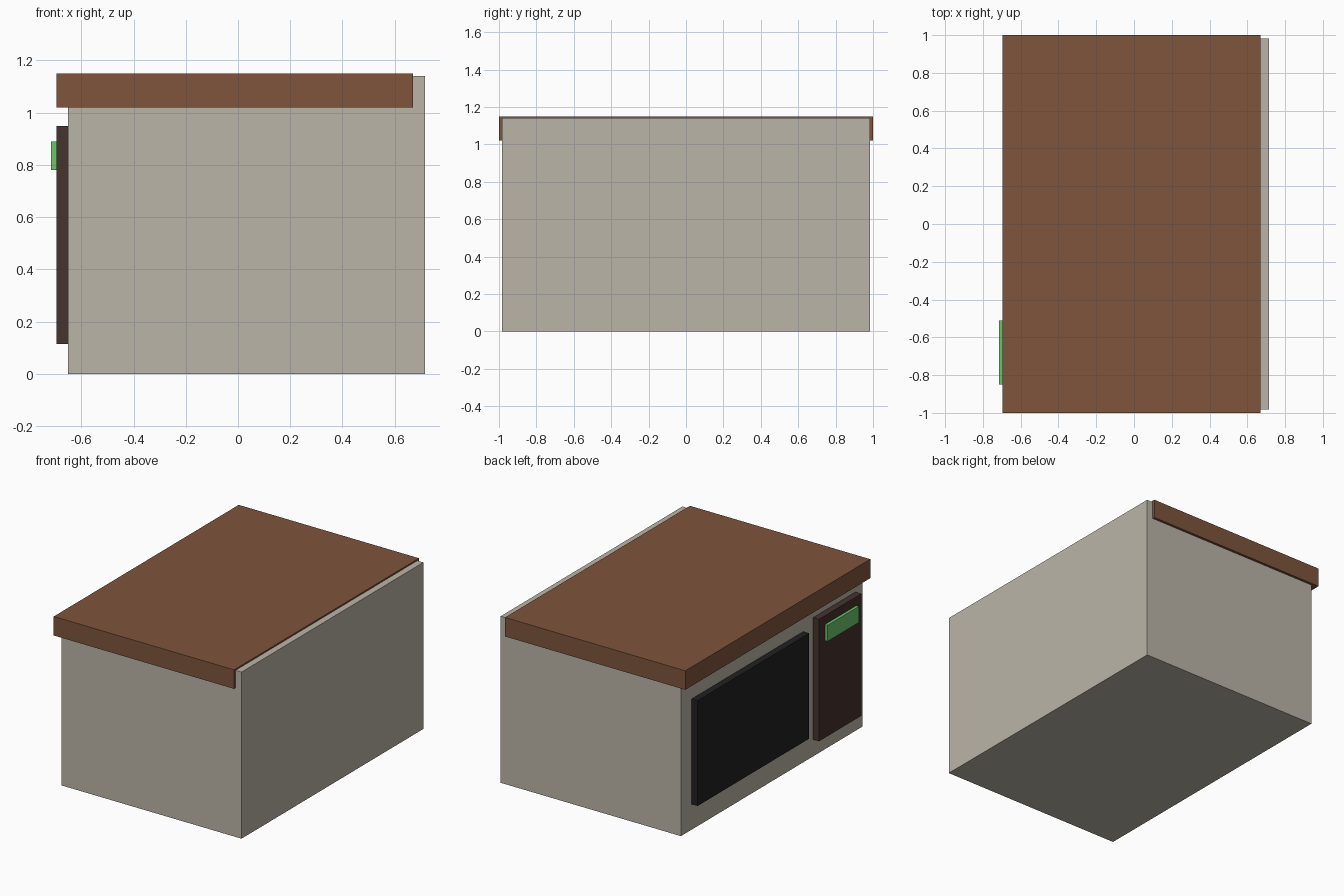
import bpy
import bmesh
from mathutils import Vector

if "Cube" in bpy.data.objects:
    bpy.data.objects.remove(bpy.data.objects["Cube"])


def material(name, rgb):
    m = bpy.data.materials.new(name)
    m.diffuse_color = (*rgb, 1.0)
    m.use_nodes = True
    m.node_tree.nodes["Principled BSDF"].inputs["Base Color"].default_value = m.diffuse_color
    return m


def box(name, x, y, z, mat):
    """Axis-aligned box from (min, max) ranges."""
    bm = bmesh.new()
    bmesh.ops.create_cube(bm, size=1.0)
    size = Vector([r[1] - r[0] for r in (x, y, z)])
    bmesh.ops.scale(bm, vec=size, verts=bm.verts)
    mesh = bpy.data.meshes.new(name)
    bm.to_mesh(mesh)
    bm.free()
    mesh.materials.append(mat)
    obj = bpy.data.objects.new(name, mesh)
    obj.location = [(r[0] + r[1]) / 2 for r in (x, y, z)]
    bpy.context.collection.objects.link(obj)
    return obj


casing = material("casing", (0.50, 0.46, 0.39))
brown = material("brown", (0.21, 0.09, 0.045))
dark_brown = material("dark_brown", (0.06, 0.033, 0.027))
black = material("black", (0.015, 0.015, 0.015))
green = material("green", (0.15, 0.55, 0.15))

# main housing and the overhanging top cover, set towards the door side
box("body", (-0.65, 0.715), (-0.983, 0.983), (0.0, 1.14), casing)
box("top_cover", (-0.695, 0.67), (-1.0, 1.0), (1.02, 1.15), brown)

# door and control panel side by side on the -x face
box("door", (-0.695, -0.65), (-0.34, 0.867), (0.174, 0.895), black)
box("control_panel", (-0.695, -0.65), (-0.905, -0.446), (0.115, 0.95), dark_brown)

# lit display on the panel
box("display", (-0.715, -0.695), (-0.85, -0.51), (0.78, 0.89), green)
